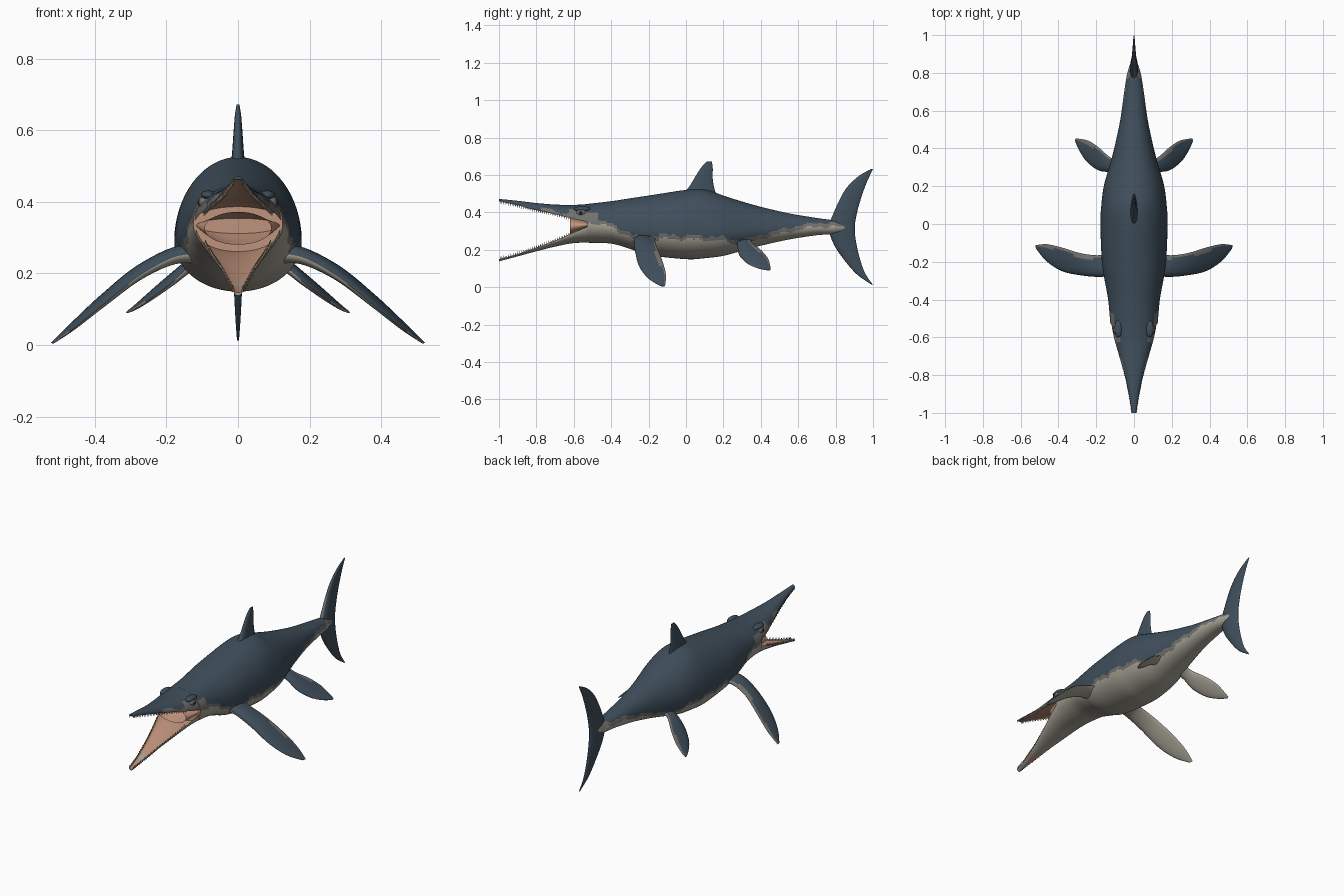
import bpy, bmesh, math
from mathutils import Vector, Matrix

cube = bpy.data.objects.get("Cube")
if cube:
    bpy.data.objects.remove(cube, do_unlink=True)


def material(name, rgb):
    m = bpy.data.materials.new(name)
    m.use_nodes = True
    m.diffuse_color = (*rgb, 1)
    shader = m.node_tree.nodes["Principled BSDF"]
    shader.inputs["Base Color"].default_value = (*rgb, 1)
    shader.inputs["Roughness"].default_value = 0.7
    return m


MATS = [material("slate skin", (.05, .077, .105)),
        material("belly cream", (.38, .36, .3)),
        material("border grey", (.17, .165, .155)),
        material("mouth pink", (.52, .29, .2)),
        material("tooth bone", (.4, .3, .22)),
        material("eye black", (.02, .02, .02))]
SLATE, CREAM, GREY, PINK, BONE, BLACK = range(6)


def smooth_rows(rows, k):
    """Catmull-Rom resampling of rows of numbers, k steps per span."""
    out = []
    for i in range(len(rows) - 1):
        a, b, c, d = (rows[max(i - 1, 0)], rows[i], rows[i + 1],
                      rows[min(i + 2, len(rows) - 1)])
        for s in range(k):
            t = s / k
            out.append([q + t / 2 * (r - p + t * (2 * p - 5 * q + 4 * r - s4
                        + t * (3 * (q - r) + s4 - p)))
                        for p, q, r, s4 in zip(a, b, c, d)])
    return out + [list(rows[-1])]


def finish(name, bm):
    mesh = bpy.data.meshes.new(name)
    bm.to_mesh(mesh)
    bm.free()
    for m in MATS:
        mesh.materials.append(m)
    ob = bpy.data.objects.new(name, mesh)
    bpy.context.collection.objects.link(ob)
    bpy.ops.object.select_all(action='DESELECT')
    ob.select_set(True)
    bpy.context.view_layer.objects.active = ob
    bpy.ops.object.shade_smooth_by_angle(angle=math.radians(50))
    return ob


def loft(name, rings, paint, caps=True):
    """Skin closed rings; paint(centre, normal, u) picks the colour, u < 0 on caps."""
    bm = bmesh.new()
    loops = [[bm.verts.new(p) for p in ring] for ring in rings]
    n = len(loops[0])
    around = {}
    for a, b in zip(loops, loops[1:]):
        for j in range(n):
            f = bm.faces.new((a[j], a[(j + 1) % n], b[(j + 1) % n], b[j]))
            around[f] = (j + .5) / n
    if caps:
        bm.faces.new(loops[0])
        bm.faces.new(loops[-1])
    bmesh.ops.recalc_face_normals(bm, faces=bm.faces)
    for f in bm.faces:
        f.material_index = paint(f.calc_center_median(), f.normal, around.get(f, -1))
    return finish(name, bm)


def body_rings(rows, k, n):
    """Rows are y, half width, top, widest height, bottom."""
    rings = []
    for y, w, top, mid, low in smooth_rows(rows, k):
        ring = []
        for j in range(n):
            a = math.tau * j / n
            s = math.sin(a)
            ring.append((w * math.cos(a), y, mid + (s * (top - mid) if s > 0 else s * (mid - low))))
        rings.append(ring)
    return rings


def along(table, y):
    for (y0, z0), (y1, z1) in zip(table, table[1:]):
        if y <= y1:
            return z0 + (z1 - z0) * (y - y0) / (y1 - y0)
    return table[-1][1]


# Body, with the pale belly below a ragged grey border
BORDER = [(-.6, .37), (-.48, .36), (-.4, .34), (-.25, .265), (-.1, .28), (.18, .27),
          (.3, .245), (.4, .28), (.56, .32), (.7, .345), (.9, .34)]


def paint_body(c, n, u):
    if u < 0:
        return PINK if c.y < 0 else SLATE
    edge = along(BORDER, c.y) + .006 * math.sin(41 * c.y) + .004 * math.sin(97 * c.y + 1)
    if c.z < edge - .02:
        return CREAM
    if c.z < edge or (c.y < -.47 and c.z < .4):
        return GREY
    return SLATE


BODY = [(-.53, .125, .445, .34, .238), (-.4, .137, .46, .325, .233),
        (-.3, .155, .475, .31, .205), (-.2, .17, .49, .3, .172),
        (0, .178, .52, .29, .15), (.1, .173, .522, .29, .155),
        (.2, .16, .49, .295, .168), (.3, .132, .458, .3, .195),
        (.4, .105, .43, .305, .222), (.55, .073, .395, .315, .255),
        (.7, .052, .37, .32, .278), (.8, .035, .355, .32, .285),
        (.88, .008, .33, .32, .31)]
loft("body", body_rings(BODY, 10, 96), paint_body)

# Upper jaw with a vaulted palate
UPPER = [(-1, .012, .472, .46, .463), (-.9, .028, .462, .437, .445),
         (-.8, .05, .45, .412, .425), (-.7, .078, .442, .39, .41),
         (-.6, .106, .44, .365, .4), (-.5, .125, .447, .343, .38)]


def paint_upper(c, n, u):
    if u > .5:
        return PINK
    near_lip = min(u, .5 - u)
    if c.y > -.78 and near_lip < .06 + .03 * math.sin(40 * c.y):
        return GREY
    return GREY if c.y > -.62 and near_lip < .13 else SLATE


loft("upper_jaw", body_rings(UPPER, 8, 48), paint_upper)

# Lower jaw hollowed into a scoop
LOWER = [(-1, .012, .147, .15, .138), (-.9, .028, .165, .178, .165),
         (-.8, .048, .195, .213, .192), (-.7, .074, .225, .25, .217),
         (-.6, .102, .25, .293, .236), (-.5, .125, .265, .335, .238)]
loft("lower_jaw", body_rings(LOWER, 8, 48),
     lambda c, n, u: PINK if 0 <= u < .5 else CREAM)

# Cheek membrane joining the jaws
CHEEK = [(-.62, .093, .372, .325, .28), (-.57, .108, .362, .33, .295),
         (-.51, .12, .35, .335, .32)]
loft("cheeks", body_rings(CHEEK, 5, 40), lambda c, n, u: PINK, caps=False)


# Rows of small pointed teeth along each lip
def teeth(name, rows, point):
    bm = bmesh.new()
    samples = smooth_rows(rows[:5], 9)
    for y, w, top, mid, low in samples[1:-3]:
        for side in (-1, 1):
            spot = Matrix.Translation((side * w * .96, y, mid + point * .004))
            flip = Matrix.Rotation(math.pi if point < 0 else 0, 4, 'X')
            bmesh.ops.create_cone(bm, segments=5, radius1=.004, radius2=.0005,
                                  depth=.016, cap_ends=True, matrix=spot @ flip)
    for f in bm.faces:
        f.material_index = BONE
    finish(name, bm)


teeth("upper_teeth", UPPER, -1)
teeth("lower_teeth", LOWER, 1)


# Fins: sections of leading point, trailing point and thickness
def fin(name, sections, paint, side=1, k=6, n=20):
    rows = smooth_rows([(*lead, *trail, th) for lead, trail, th in sections], k)
    mids = [(Vector(r[:3]) + Vector(r[3:6])) / 2 for r in rows]
    rings = []
    for i, r in enumerate(rows):
        lead, trail = Vector(r[:3]), Vector(r[3:6])
        span = mids[min(i + 1, len(mids) - 1)] - mids[max(i - 1, 0)]
        normal = (trail - lead).cross(span).normalized()
        ring = []
        for j in range(n):
            a = math.tau * j / n
            s = .5 - .5 * math.cos(a)
            p = lead.lerp(trail, s) + normal * (r[6] * .55 * math.sin(a) * (1.1 - .5 * s))
            ring.append((p.x * side, p.y, max(p.z, 0)))
        rings.append(ring)
    loft(name, rings, paint)


def paint_flipper(c, n, u):
    if n.z < -.05:
        return CREAM
    chord = .5 - .5 * math.cos(math.tau * u)
    return GREY if chord > .86 + .08 * math.sin(30 * c.x) else SLATE


FRONT = [((.1, -.27, .255), (.1, -.14, .255), .06),
         ((.18, -.28, .245), (.18, -.165, .255), .048),
         ((.28, -.272, .19), (.28, -.155, .215), .036),
         ((.38, -.25, .11), (.38, -.125, .138), .026),
         ((.46, -.2, .045), (.46, -.107, .065), .017),
         ((.515, -.135, .006), (.522, -.112, .006), .006)]
REAR = [((.06, .27, .25), (.06, .35, .27), .045),
        ((.13, .275, .22), (.12, .35, .24), .036),
        ((.19, .285, .17), (.18, .4, .2), .028),
        ((.25, .33, .125), (.235, .438, .155), .02),
        ((.29, .39, .1), (.28, .45, .115), .013),
        ((.312, .44, .09), (.308, .452, .093), .005)]
for label, side in (("left", 1), ("right", -1)):
    fin("front_flipper_" + label, FRONT, paint_flipper, side)
    fin("rear_flipper_" + label, REAR, paint_flipper, side)

# Dorsal fin
DORSAL = [((0, -.03, .49), (0, .18, .47), .05), ((0, .015, .535), (0, .155, .515), .036),
          ((0, .055, .6), (0, .143, .58), .026), ((0, .085, .645), (0, .143, .635), .018),
          ((0, .11, .672), (0, .138, .672), .008)]
fin("dorsal_fin", DORSAL, lambda c, n, u: SLATE)

# Crescent tail fin
TAIL = [(.99, .632, 1, .632, .006), (.92, .592, .962, .55, .015),
        (.85, .52, .925, .44, .025), (.79, .4, .905, .35, .04),
        (.765, .32, .903, .3, .046), (.785, .24, .908, .25, .038),
        (.835, .16, .925, .17, .025), (.91, .072, .955, .08, .015),
        (.99, .015, 1, .012, .006)]


def paint_tail(c, n, u):
    return GREY if c.z > .34 and min(u, 1 - u) < .06 else SLATE


fin("tail_fin", [((0, a, b), (0, c, d), t) for a, b, c, d, t in TAIL], paint_tail)


# Eyes under a low brow ridge
def ball(name, centre, size, colour):
    bm = bmesh.new()
    bmesh.ops.create_uvsphere(bm, u_segments=20, v_segments=12, radius=1,
                              matrix=Matrix.Translation(centre) @ Matrix.Diagonal((*size, 1)))
    for f in bm.faces:
        f.material_index = colour
    finish(name, bm)


for label, side in (("left", 1), ("right", -1)):
    ball("eyelid_" + label, (side * .092, -.56, .398), (.018, .027, .02), GREY)
    ball("eye_" + label, (side * .1, -.562, .398), (.013, .014, .012), BLACK)
    ball("brow_" + label, (side * .083, -.555, .418), (.021, .045, .014), SLATE)
